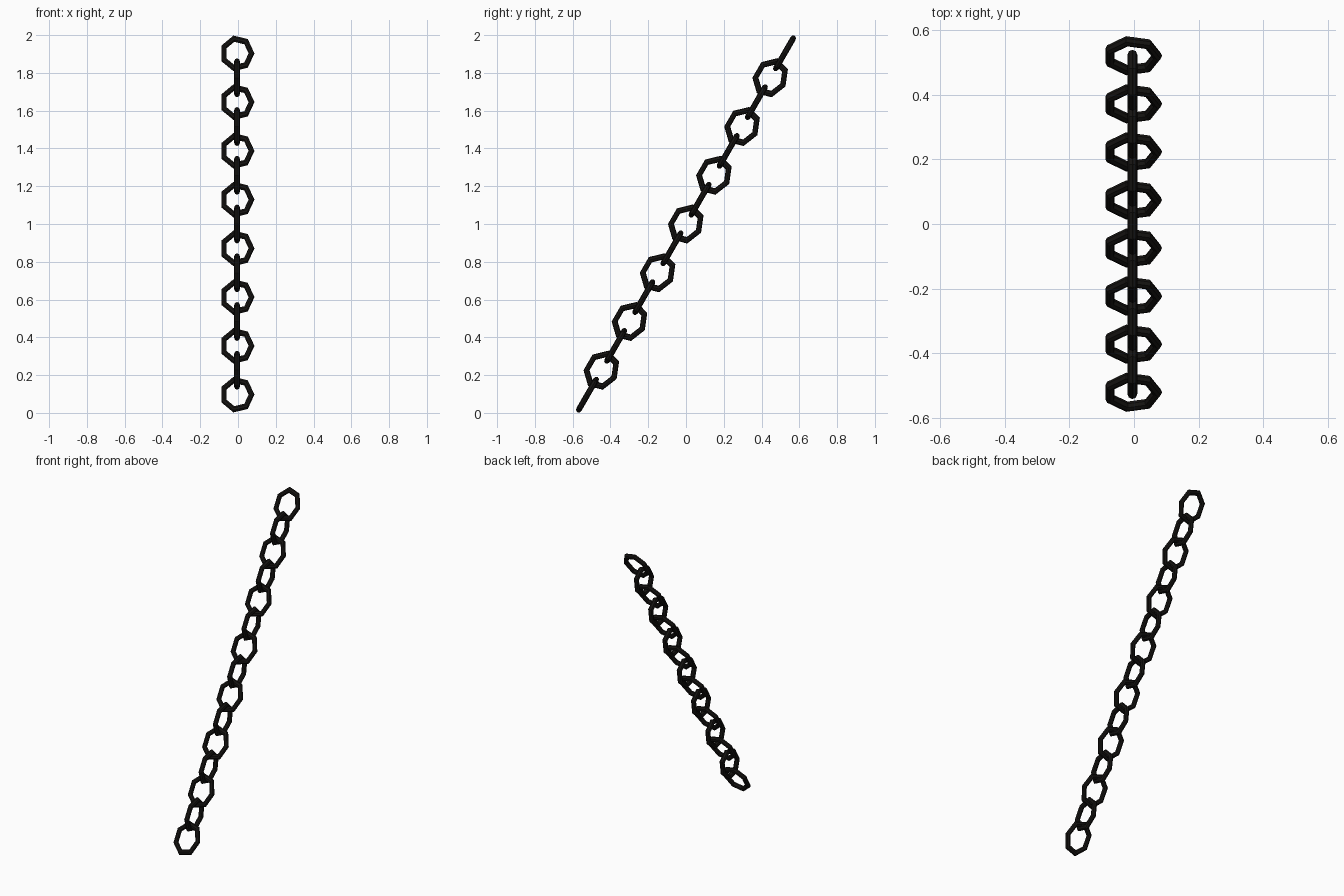
import bpy, bmesh
from math import pi, cos, sin, radians
from mathutils import Matrix

if "Cube" in bpy.data.objects:
    bpy.data.objects.remove(bpy.data.objects["Cube"])

RING, TUBE, STRETCH = 0.0765, 0.0155, 1.2
SIDES, TUBE_SIDES = 7, 8
COUNT, PITCH = 15, 0.149
LEAN = radians(30)

iron = bpy.data.materials.new("dark_iron")
iron.diffuse_color = (0.008, 0.007, 0.006, 1)
iron.use_nodes = True
iron.node_tree.nodes["Principled BSDF"].inputs["Base Color"].default_value = iron.diffuse_color


def link_mesh():
    """Seven-sided ring lying in the local XZ plane, stretched along Z."""
    bm = bmesh.new()
    rings = []
    for i in range(SIDES):
        a = 2 * pi * i / SIDES
        ring = []
        for j in range(TUBE_SIDES):
            b = 2 * pi * j / TUBE_SIDES
            r = RING + TUBE * cos(b)
            ring.append(bm.verts.new((r * cos(a), TUBE * sin(b), r * sin(a) * STRETCH)))
        rings.append(ring)
    for i in range(SIDES):
        p, q = rings[i], rings[(i + 1) % SIDES]
        for j in range(TUBE_SIDES):
            k = (j + 1) % TUBE_SIDES
            bm.faces.new((p[j], q[j], q[k], p[k]))
    bmesh.ops.recalc_face_normals(bm, faces=bm.faces)
    me = bpy.data.meshes.new("chain_link")
    bm.to_mesh(me)
    bm.free()
    me.materials.append(iron)
    return me


# Leaning chain: every other link is turned a quarter about the chain axis
mesh = link_mesh()
tilt = Matrix.Rotation(-LEAN, 4, 'X')
for n in range(COUNT):
    ob = bpy.data.objects.new(f"chain_link_{n + 1}", mesh)
    bpy.context.collection.objects.link(ob)
    turn = Matrix.Rotation(pi / 2 if n % 2 else 0, 4, 'Z')
    along = Matrix.Translation((0, 0, (n - (COUNT - 1) / 2) * PITCH))
    ob.matrix_world = Matrix.Translation((-0.005, 0, 1)) @ tilt @ along @ turn
